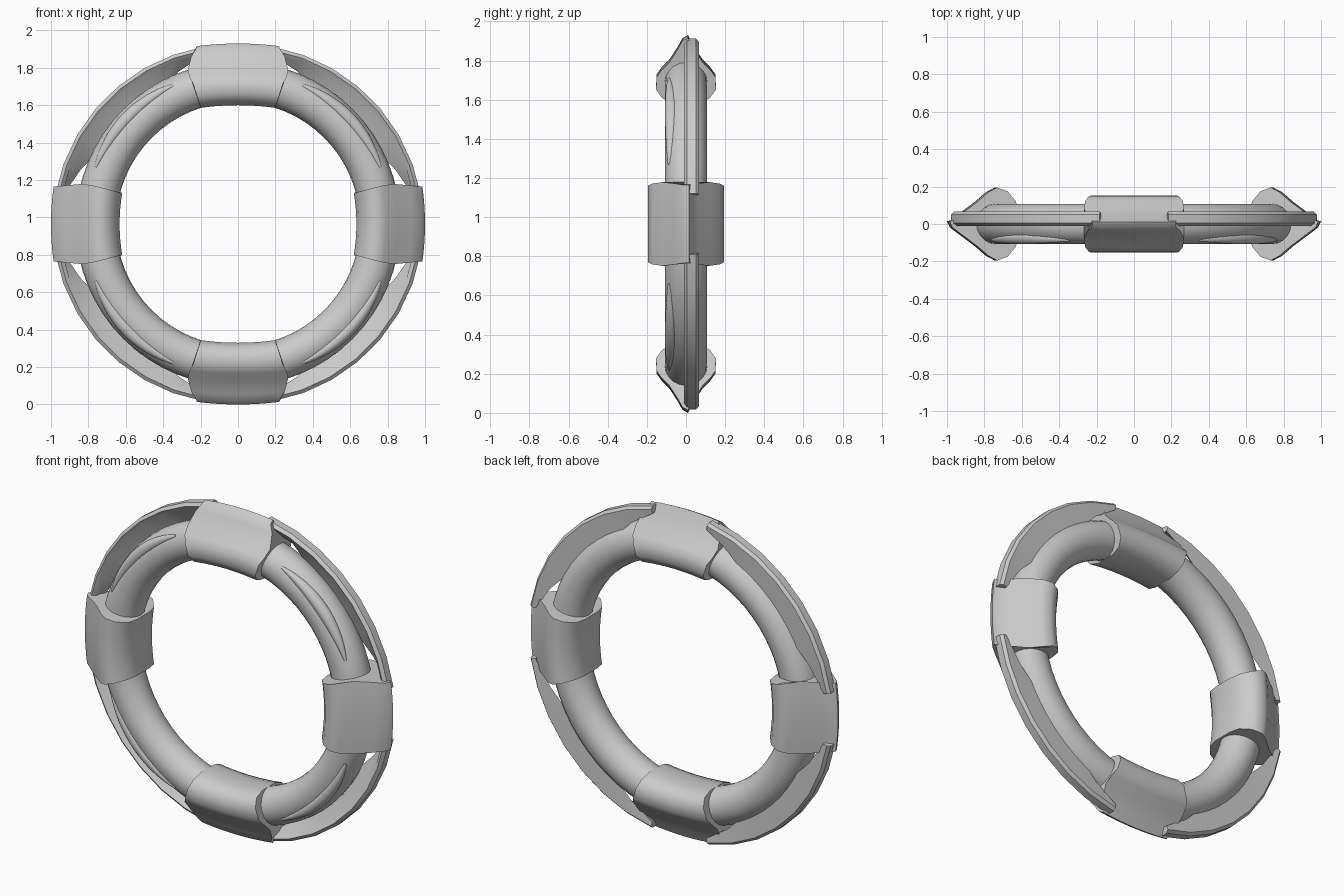
import bpy, bmesh
from math import sin, cos, pi, radians

if "Cube" in bpy.data.objects:
    bpy.data.objects.remove(bpy.data.objects["Cube"])

CZ = 0.965  # height of the ring centre


def loft(name, sections, angle=40):
    """Skin a row of closed cross-sections and cap both ends."""
    bm = bmesh.new()
    rows = [[bm.verts.new(p) for p in s] for s in sections]
    n = len(rows[0])
    for a, b in zip(rows, rows[1:]):
        for i in range(n):
            j = (i + 1) % n
            bm.faces.new((a[i], a[j], b[j], b[i]))
    bm.faces.new(rows[0])
    bm.faces.new(rows[-1][::-1])
    bmesh.ops.recalc_face_normals(bm, faces=bm.faces)
    me = bpy.data.meshes.new(name)
    bm.to_mesh(me)
    bm.free()
    ob = bpy.data.objects.new(name, me)
    bpy.context.collection.objects.link(ob)
    smooth(ob, angle)
    return ob


def smooth(ob, angle):
    bpy.ops.object.select_all(action='DESELECT')
    ob.select_set(True)
    bpy.context.view_layer.objects.active = ob
    bpy.ops.object.shade_smooth_by_angle(angle=radians(angle))


def polar(r, a, y):
    return (r * cos(a), y, CZ + r * sin(a))


# main float ring
bpy.ops.mesh.primitive_torus_add(major_segments=64, minor_segments=20,
                                 major_radius=0.76, minor_radius=0.108,
                                 location=(0, 0, CZ), rotation=(pi / 2, 0, 0))
ring = bpy.context.object
ring.name = "float_ring"
smooth(ring, 50)

# wrapped bands: profile points are (radius, y, half width)
top_half = [(0.95, 0.018, 0.225), (0.91, 0.04, 0.25), (0.84, 0.085, 0.268),
            (0.80, 0.125, 0.26), (0.765, 0.15, 0.24), (0.70, 0.153, 0.22),
            (0.655, 0.12, 0.205), (0.635, 0.06, 0.2)]
side_half = [(0.985, 0.018, 0.2), (0.93, 0.06, 0.207), (0.85, 0.12, 0.214),
             (0.79, 0.172, 0.206), (0.745, 0.195, 0.195), (0.69, 0.175, 0.18),
             (0.645, 0.12, 0.168), (0.633, 0.06, 0.166)]


def band(name, half, tip, direction):
    prof = [tip] + half + [(r, -y, w) for r, y, w in reversed(half)]
    rows = []
    for k in range(9):
        t = k / 4 - 1
        row = []
        for r, y, w in prof:
            u, v = w * t, r - 0.014 * t * t
            c, s = cos(direction), sin(direction)
            row.append((v * c - u * s, y, CZ + v * s + u * c))
        rows.append(row)
    loft(name, rows, 50)


band("top_band", top_half, (0.965, 0.01, 0.22), pi / 2)
band("bottom_band", top_half, (0.965, 0.01, 0.22), -pi / 2)
band("right_band", side_half, (1.0, 0.015, 0.2), 0)
band("left_band", side_half, (1.0, 0.015, 0.2), pi)

# grab ropes and front stripes in each quadrant
for sx in (1, -1):
    for sz in (1, -1):
        tag = ("right" if sx > 0 else "left") + ("_upper" if sz > 0 else "_lower")

        def place(r, a, y):
            x, y, z = polar(r, a, y)
            return (sx * x, y, CZ + sz * (z - CZ))

        # rope whose inner web follows the straight chord between the bands
        rows = []
        for k in range(8):
            a = radians(9 + 70 * k / 7)
            R = 0.99 - 0.025 * k / 7
            chord = min(R - 0.04, 0.80 / cos(a - pi / 4))
            sec = [(chord, 0.06), (R - 0.038, 0.005), (R - 0.018, -0.01),
                   (R, 0.005), (R, 0.05), (R - 0.015, 0.066)]
            rows.append([place(r, a, y) for r, y in sec])
        loft("grab_rope_" + tag, rows, 40)

        # tapered crescent stripe raised from the front of the ring
        rows = []
        for k in range(17):
            t = k / 8 - 1
            a = radians(43.4 + 21.6 * t)
            rad = 0.008 + 0.028 * (1 - t * t)
            rows.append([place(0.818 + rad * cos(q * pi / 5), a,
                               -0.073 - 0.012 * t * t + rad * sin(q * pi / 5))
                         for q in range(10)])
        loft("front_stripe_" + tag, rows, 45)
